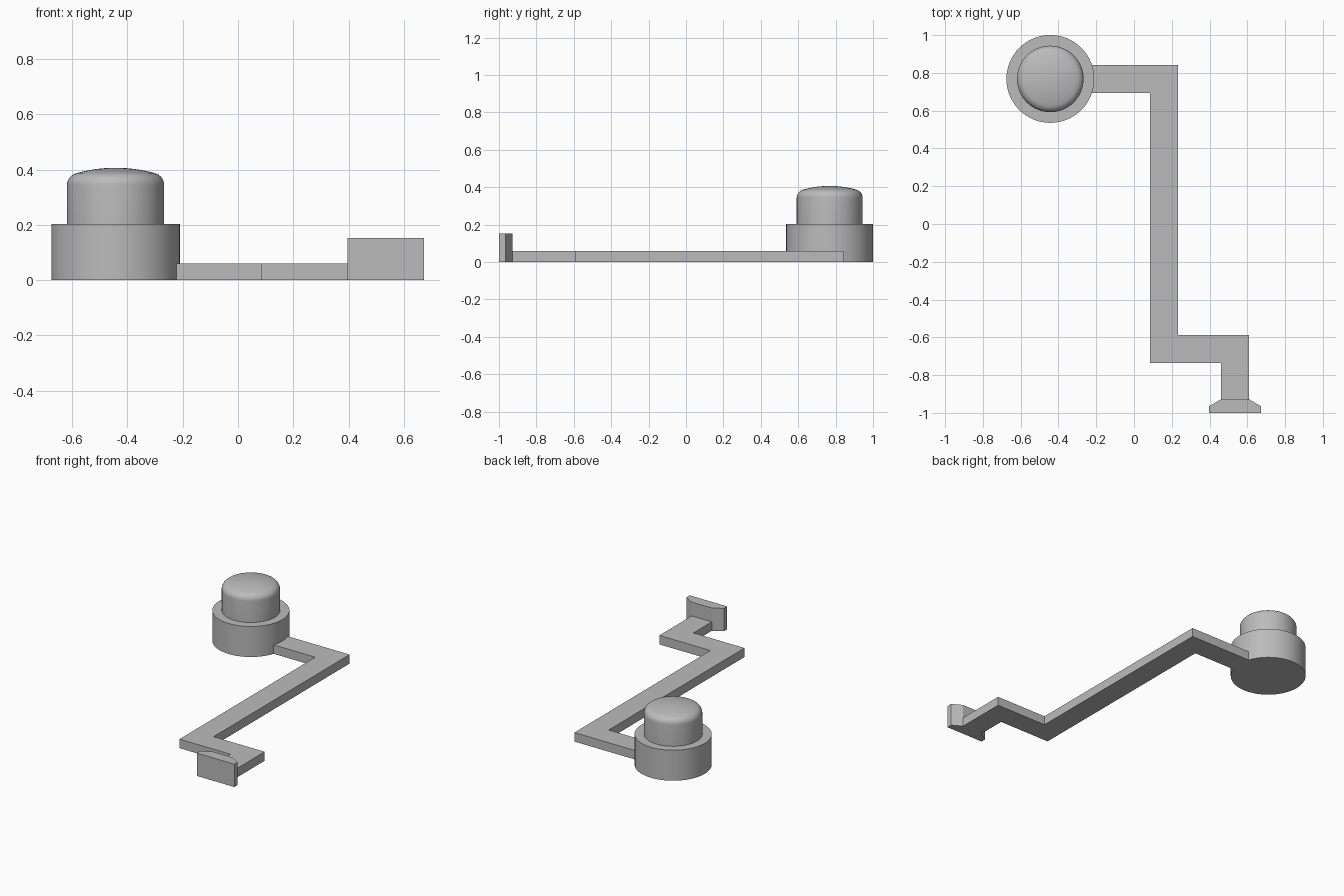
import bpy
import bmesh
import math

cube = bpy.data.objects.get("Cube")
if cube:
    bpy.data.objects.remove(cube, do_unlink=True)

grey = bpy.data.materials.new("plain grey")
grey.use_nodes = True
colour = (0.5, 0.5, 0.5, 1)
grey.diffuse_color = colour
grey.node_tree.nodes["Principled BSDF"].inputs["Base Color"].default_value = colour


def finish(name, bm, smooth=False):
    bmesh.ops.recalc_face_normals(bm, faces=bm.faces[:])
    mesh = bpy.data.meshes.new(name)
    bm.to_mesh(mesh)
    bm.free()
    obj = bpy.data.objects.new(name, mesh)
    bpy.context.collection.objects.link(obj)
    mesh.materials.append(grey)
    if smooth:
        bpy.ops.object.select_all(action="DESELECT")
        obj.select_set(True)
        bpy.context.view_layer.objects.active = obj
        bpy.ops.object.shade_smooth_by_angle(angle=math.radians(35))
    return obj


def prism(name, outline, height):
    bm = bmesh.new()
    face = bm.faces.new([bm.verts.new((x, y, 0)) for x, y in outline])
    top = bmesh.ops.extrude_face_region(bm, geom=[face], use_keep_orig=True)
    verts = [v for v in top["geom"] if isinstance(v, bmesh.types.BMVert)]
    bmesh.ops.translate(bm, verts=verts, vec=(0, 0, height))
    return finish(name, bm)


def lathe(name, profile, centre, steps=64):
    bm = bmesh.new()
    verts = [bm.verts.new((r, 0, z)) for r, z in profile]
    edges = [bm.edges.new(pair) for pair in zip(verts, verts[1:])]
    bmesh.ops.spin(bm, geom=verts + edges, cent=(0, 0, 0), axis=(0, 0, 1),
                   angle=math.tau, steps=steps)
    bmesh.ops.remove_doubles(bm, verts=bm.verts[:], dist=0.0001)
    obj = finish(name, bm, True)
    obj.location = centre
    return obj


centre = (-0.443, 0.768, 0)

# Round housing
lathe("round_base", [(0, 0), (0.2325, 0), (0.2325, 0.203), (0, 0.203)], centre)

# Button with a rounded rim and a shallow dome
rim = [(0.126 + 0.05 * math.cos(a), 0.345 + 0.045 * math.sin(a))
       for a in (math.radians(10 * i) for i in range(8))]
edge_r, edge_z = rim[-1]
dome = [(edge_r * (1 - i / 8), edge_z + (0.407 - edge_z) * (1 - (1 - i / 8) ** 2))
        for i in range(1, 9)]
lathe("domed_button", [(0, 0.203), (0.176, 0.203)] + rim + dome, centre)

# Flat cranked arm
prism("cranked_arm", [
    (-0.40, 0.693), (0.084, 0.693), (0.084, -0.735), (0.46, -0.735),
    (0.46, -0.928), (0.608, -0.928), (0.608, -0.588), (0.232, -0.588),
    (0.232, 0.842), (-0.40, 0.842)], 0.06)

# End plate with chamfered back corners
mid = 0.535
half = [(0.138, -1), (0.138, -0.965), (0.074, -0.928)]
prism("end_plate", [(mid + x, y) for x, y in half]
      + [(mid - x, y) for x, y in reversed(half)], 0.152)
